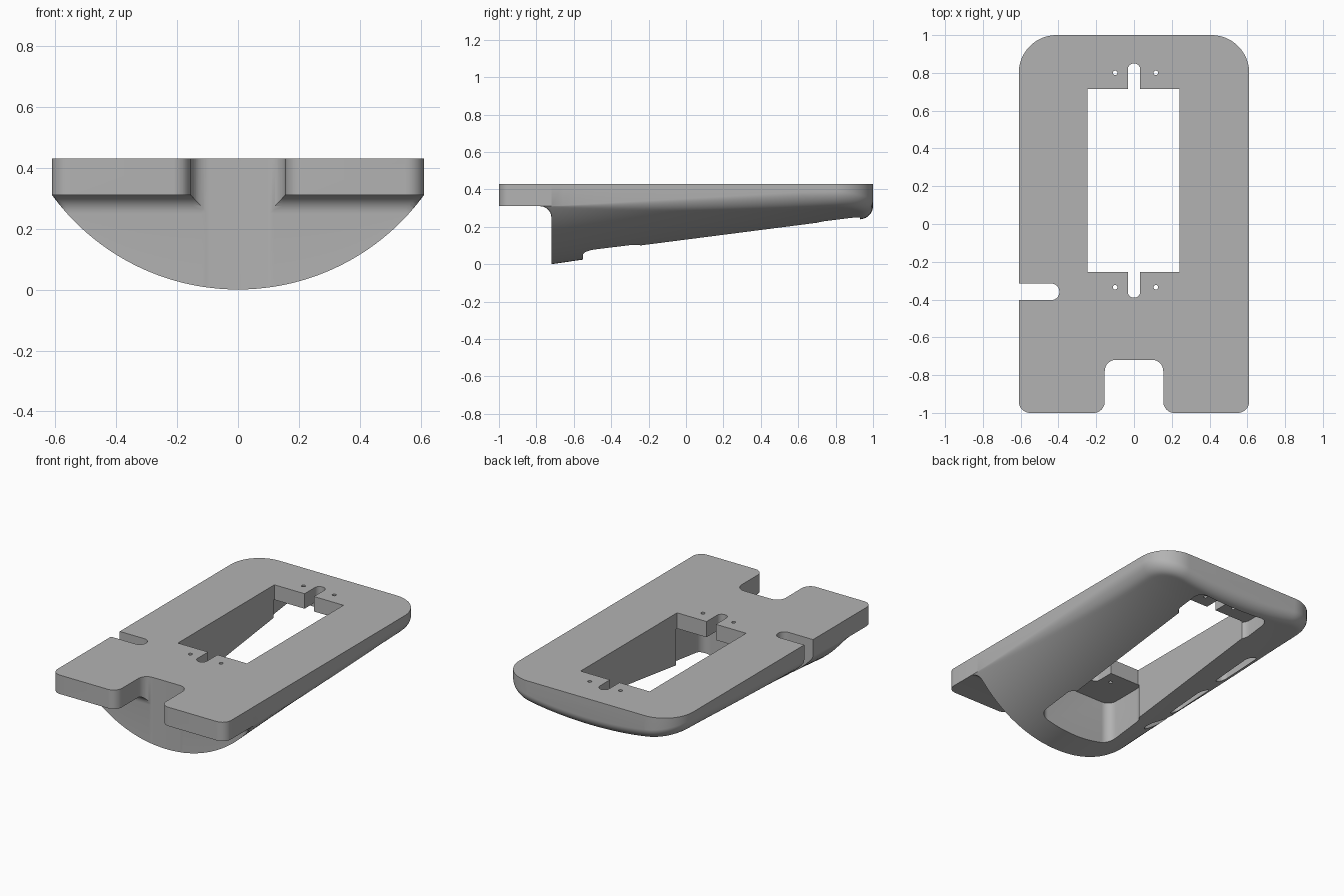
import bpy
import bmesh
import math
from mathutils import Vector

if "Cube" in bpy.data.objects:
    bpy.data.objects.remove(bpy.data.objects["Cube"], do_unlink=True)

TOP, LIP, HALF = 0.43, 0.31, 0.61
WALL, BACK_R, FRONT_R, EDGE_R, COVE = -0.72, 0.2, 0.06, 0.06, 0.06
ARC_R = 0.755

grey = bpy.data.materials.new("matte_grey")
grey.use_nodes = True
grey.diffuse_color = (0.45, 0.45, 0.45, 1)
grey.node_tree.nodes["Principled BSDF"].inputs["Base Color"].default_value = grey.diffuse_color


def add_object(name, bm):
    bmesh.ops.recalc_face_normals(bm, faces=bm.faces)
    mesh = bpy.data.meshes.new(name)
    bm.to_mesh(mesh)
    bm.free()
    mesh.materials.append(grey)
    obj = bpy.data.objects.new(name, mesh)
    bpy.context.collection.objects.link(obj)
    return obj


def half_width(y):
    """Half width of the plan outline, with rounded corners."""
    for radius, past in ((BACK_R, y - (1 - BACK_R)), (FRONT_R, -y - (1 - FRONT_R))):
        if past > 0:
            return HALF - radius + math.sqrt(max(radius ** 2 - past ** 2, 0))
    return HALF


def underside(x, y):
    """Height of the belly, the front lip and the cove between them."""
    k = max(0, (y - WALL) / (1 - WALL))
    low, side = 0.25 * k, LIP + 0.02 * k
    arc = (ARC_R - math.sqrt(ARC_R ** 2 - x * x)) / LIP
    belly = low + (side - low) * min(arc, 1)
    if y <= WALL:
        t = max(0, y - (WALL - COVE))
        return max(LIP - COVE + math.sqrt(max(COVE ** 2 - t * t, 0)), min(belly, LIP))
    # rounded lower edge, growing toward the back
    qx, qy = abs(x) - HALF + BACK_R, y - 1 + BACK_R
    out = math.hypot(qx, qy) if qx > 0 and qy > 0 else max(qx, qy)
    dist = max(BACK_R - out, 0)
    r = EDGE_R * min(1, k * 1.3)
    if dist < r:
        belly += r - math.sqrt(max(r * r - (r - dist) ** 2, 0))
    return belly


def make_body():
    def quarter(i, n):
        return math.sin(math.pi / 2 * i / n)

    ys = [-(1 - FRONT_R) - FRONT_R * quarter(i, 8) for i in range(8, -1, -1)]
    ys += [WALL - COVE + COVE * quarter(i, 8) for i in range(9)]
    ys += [WALL + 0.0002] + [WALL + (0.8 - WALL) * i / 24 for i in range(1, 25)]
    ys += [0.8 + BACK_R * quarter(i, 20) for i in range(1, 21)]
    ts = [quarter(i, 32) for i in range(-32, 33)]
    bm = bmesh.new()
    rings = []
    for y in ys:
        w = half_width(y)
        ring = [bm.verts.new((w * t, y, underside(w * t, y))) for t in ts]
        ring += [bm.verts.new((w, y, TOP)), bm.verts.new((-w, y, TOP))]
        rings.append(ring)
    n = len(rings[0])
    for a, b in zip(rings, rings[1:]):
        for i in range(n):
            j = (i + 1) % n
            bm.faces.new((a[i], a[j], b[j], b[i]))
    bm.faces.new(rings[0])
    bm.faces.new(rings[-1])
    return add_object("base_body", bm)


def prism(name, corners, z0, z1):
    """Vertical prism from corners given as (x, y, rounding radius)."""
    pts = []
    for i, (x, y, r) in enumerate(corners):
        p = Vector((x, y))
        if r == 0:
            pts.append(p)
            continue
        a = (Vector(corners[i - 1][:2]) - p).normalized()
        b = (Vector(corners[(i + 1) % len(corners)][:2]) - p).normalized()
        centre = p + (a + b) * r
        for s in range(11):
            ang = math.pi / 2 * s / 10
            pts.append(centre - b * r * math.cos(ang) - a * r * math.sin(ang))
    bm = bmesh.new()
    face = bm.faces.new([bm.verts.new((p.x, p.y, z0)) for p in pts])
    new = bmesh.ops.extrude_face_region(bm, geom=[face])["geom"]
    bmesh.ops.translate(bm, vec=(0, 0, z1 - z0),
                        verts=[v for v in new if isinstance(v, bmesh.types.BMVert)])
    obj = add_object(name, bm)
    obj.hide_render = True
    return obj


def box(name, x0, x1, y0, y1, r=0.0, z0=-0.5, z1=1.0):
    return prism(name, [(x0, y0, r), (x1, y0, r), (x1, y1, r), (x0, y1, r)], z0, z1)


def cut(body, cutter):
    mod = body.modifiers.new("cut", "BOOLEAN")
    mod.operation = "DIFFERENCE"
    mod.solver = "EXACT"
    mod.object = cutter
    bpy.ops.object.select_all(action="DESELECT")
    bpy.context.view_layer.objects.active = body
    body.select_set(True)
    bpy.ops.object.modifier_apply(modifier=mod.name)
    bpy.data.objects.remove(cutter, do_unlink=True)


body = make_body()

# front notch with rounded inner and outer corners
half = [(0.4, -1.2, 0), (0.4, -1.0005, 0), (0.155, -1.0005, 0.06), (0.155, -0.719, 0.06)]
cut(body, prism("front_notch", half + [(-x, y, r) for x, y, r in reversed(half)], -0.5, 1))

# recesses under both ends of the window
cut(body, box("front_recess", -0.27, 0.27, -0.55, -0.235, 0.06, -0.5, 0.33))
cut(body, box("back_recess", -0.265, 0.265, 0.69, 0.93, 0.06, -0.5, 0.335))

# central window and its end slots
cut(body, box("window", -0.245, 0.24, -0.253, 0.715))
cut(body, box("back_slot", -0.033, 0.033, 0.6, 0.85, 0.0325))
cut(body, box("front_slot", -0.033, 0.033, -0.39, -0.15, 0.0325))

# screw holes
for y in (0.8, -0.335):
    for x in (-0.1, 0.116):
        cut(body, box("screw_hole", x - 0.012, x + 0.012, y - 0.012, y + 0.012, 0.0119))

# side slot on the right edge
cut(body, box("side_slot", -0.8, -0.395, -0.403, -0.315, 0.0435))

# shallow pockets under the right flank
for y0, y1 in ((-0.22, 0.08), (0.2, 0.52)):
    cut(body, box("flank_pocket", -0.53, -0.45, y0, y1, 0.035, -0.5, 0.34))

bpy.ops.object.select_all(action="DESELECT")
bpy.context.view_layer.objects.active = body
body.select_set(True)
bpy.ops.object.shade_smooth_by_angle(angle=math.radians(30))
